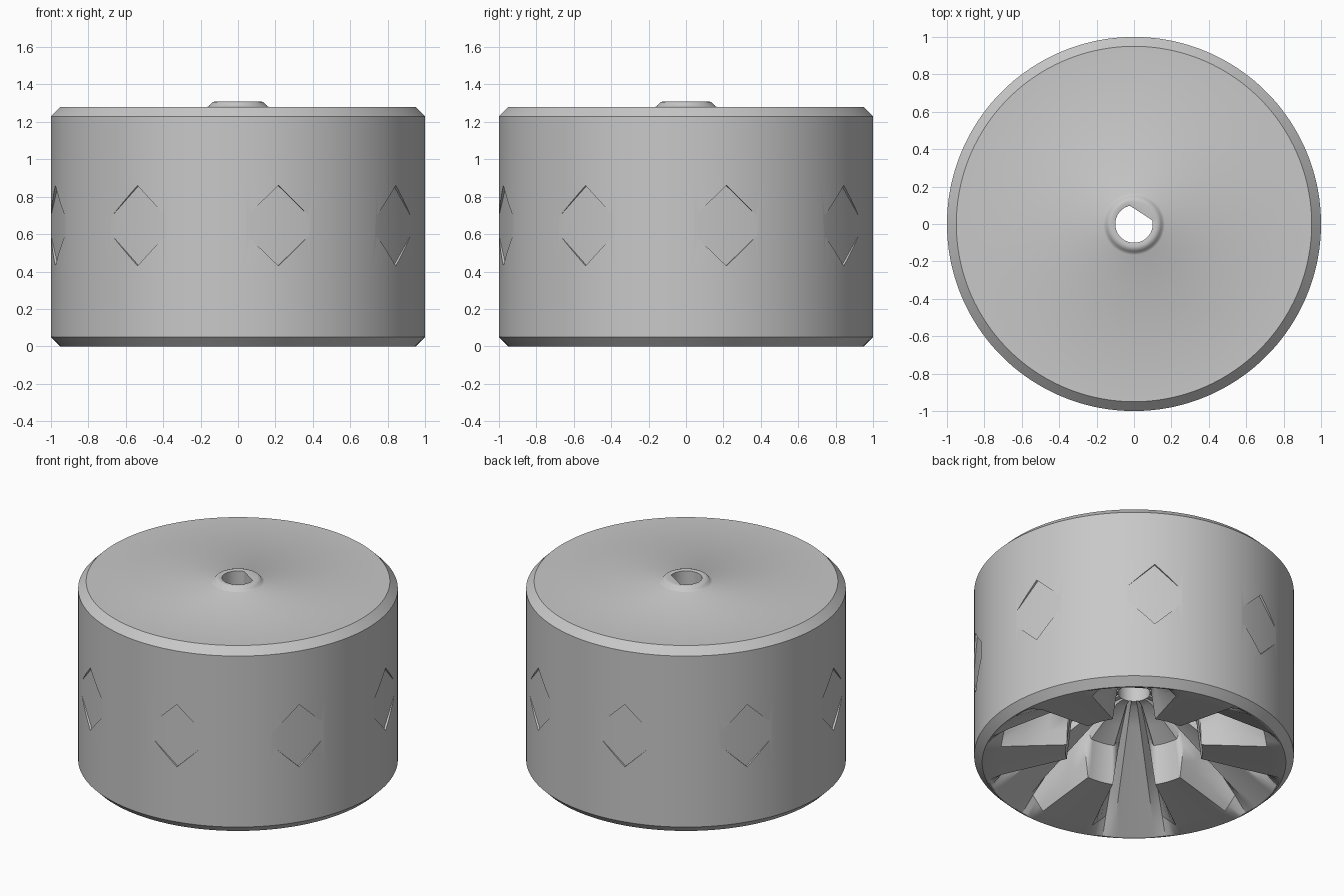
import bpy
import bmesh
from math import sin, cos, radians
from mathutils import Matrix, Vector

cube = bpy.data.objects.get("Cube")
if cube:
    bpy.data.objects.remove(cube, do_unlink=True)

SEGMENTS = 180
LOBE_START = 20      # direction of the first underside lobe, degrees
FLAT_DIR = 57        # direction of the flat in the shaft hole
DIAMOND_START = 12.5

grey = bpy.data.materials.new("plain grey")
grey.use_nodes = True
colour = (0.58, 0.58, 0.58, 1)
grey.diffuse_color = colour
grey.node_tree.nodes["Principled BSDF"].inputs["Base Color"].default_value = colour


def make_object(name, bm):
    bmesh.ops.recalc_face_normals(bm, faces=bm.faces)
    mesh = bpy.data.meshes.new(name)
    bm.to_mesh(mesh)
    bm.free()
    mesh.materials.append(grey)
    obj = bpy.data.objects.new(name, mesh)
    bpy.context.collection.objects.link(obj)
    return obj


def mix(a, b, t):
    return a + (b - a) * max(0, min(1, t))


def hole_radius(angle):
    # round shaft hole with one flat side
    c = cos(radians(angle - FLAT_DIR))
    return min(0.1, 0.07 / c) if c > 0.1 else 0.1


def underside_height(r, angle):
    # six flat lobes with wide sloped ribs and narrow grooves between them
    phi = abs((angle - LOBE_START + 30) % 60 - 30)
    rise = (0.94 - r) / 0.79
    rib = 0.5 * rise
    groove = rib + 0.08 * min(1, 4 * rise)
    lobe = 0.12 * rise if r > 0.41 else rib
    if phi <= 12:
        return lobe
    if phi <= 18:
        return mix(lobe, groove, (phi - 12) / 6)
    return mix(groove, rib, (phi - 18) / 4)


# Closed lathe: boss, top, bevelled wall, bottom rim, underside, shaft hole
outer = [(0.12, 1.31), (0.135, 1.306), (0.145, 1.297), (0.154, 1.286), (0.165, 1.28),
         (0.95, 1.28), (1, 1.23), (1, 0.9), (1, 0.4), (1, 0.05), (0.95, 0)]
inner = [0.94, 0.85, 0.7, 0.55, 0.43, 0.4, 0.28, 0.16]

bm = bmesh.new()
columns = []
for i in range(SEGMENTS):
    angle = LOBE_START + i * 360 / SEGMENTS
    bore = hole_radius(angle)
    profile = [(bore, 1.305)] + outer
    profile += [(r, underside_height(r, angle)) for r in inner]
    profile.append((bore, 0.5))
    a = radians(angle)
    columns.append([bm.verts.new((r * cos(a), r * sin(a), z)) for r, z in profile])
count = len(columns[0])
for i, col in enumerate(columns):
    nxt = columns[(i + 1) % SEGMENTS]
    for j in range(count):
        k = (j + 1) % count
        bm.faces.new((col[j], nxt[j], nxt[k], col[k]))
body = make_object("wheel_body", bm)

# Eight shallow flat diamonds cut around the wall
bm = bmesh.new()
for k in range(8):
    turn = Matrix.Rotation(radians(DIAMOND_START + 45 * k), 4, 'Z')
    ring = [(0, -0.225), (0.215, 0), (0, 0.225), (-0.215, 0)]
    near, far = [[bm.verts.new(turn @ Vector((x, y, 0.645 + z))) for z, y in ring]
                 for x in (0.986, 1.1)]
    bm.faces.new(near)
    bm.faces.new(far[::-1])
    for j in range(4):
        n = (j + 1) % 4
        bm.faces.new((near[j], far[j], far[n], near[n]))
cutter = make_object("diamond_cutter", bm)
cutter.hide_render = True

cut = body.modifiers.new("diamonds", 'BOOLEAN')
cut.operation = 'DIFFERENCE'
cut.solver = 'EXACT'
cut.object = cutter

bpy.ops.object.select_all(action='DESELECT')
body.select_set(True)
bpy.context.view_layer.objects.active = body
bpy.ops.object.modifier_apply(modifier=cut.name)
bpy.data.objects.remove(cutter, do_unlink=True)
bpy.ops.object.shade_smooth_by_angle(angle=radians(30))
